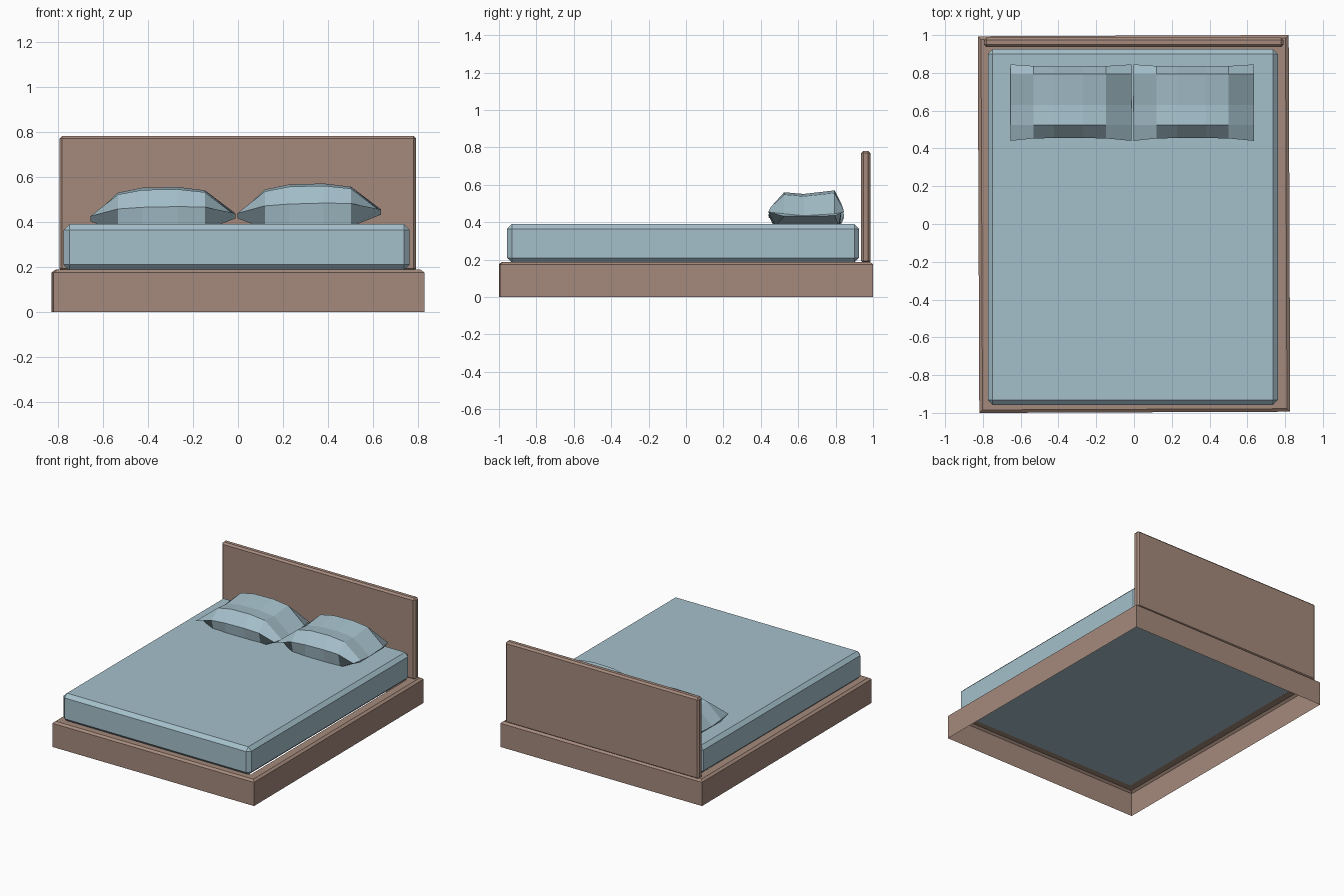
import bpy, bmesh

if "Cube" in bpy.data.objects:
    bpy.data.objects.remove(bpy.data.objects["Cube"])


def material(name, rgb):
    m = bpy.data.materials.new(name)
    m.diffuse_color = (*rgb, 1)
    m.use_nodes = True
    m.node_tree.nodes["Principled BSDF"].inputs["Base Color"].default_value = m.diffuse_color
    return m


WOOD = material("warm_brown", (0.376, 0.254, 0.202))
CLOTH = material("pale_blue", (0.376, 0.527, 0.597))


def finish(bm, name, mat):
    bmesh.ops.recalc_face_normals(bm, faces=bm.faces)
    me = bpy.data.meshes.new(name)
    bm.to_mesh(me)
    bm.free()
    me.materials.append(mat)
    ob = bpy.data.objects.new(name, me)
    bpy.context.collection.objects.link(ob)
    return ob


def box(name, lo, hi, bevel, mat):
    bm = bmesh.new()
    bmesh.ops.create_cube(bm, size=1)
    for v in bm.verts:
        v.co = [hi[i] if v.co[i] > 0 else lo[i] for i in range(3)]
    bmesh.ops.bevel(bm, geom=bm.edges[:], offset=bevel, segments=1,
                    affect='EDGES', profile=0.5)
    return finish(bm, name, mat)


def loft(name, rings, mat, caps):
    bm = bmesh.new()
    vs = [[bm.verts.new(p) for p in r] for r in rings]
    n = len(rings[0])
    for a, b in zip(vs, vs[1:]):
        for i in range(n):
            j = (i + 1) % n
            bm.faces.new((a[i], a[j], b[j], b[i]))
    if caps:
        bm.faces.new(vs[0])
        bm.faces.new(vs[-1])
    return finish(bm, name, mat)


# Bed frame: open-bottomed skirt with chamfered top and an inward lip
def rect(x, y0, y1, z):
    return [(-x, y0, z), (x, y0, z), (x, y1, z), (-x, y1, z)]


frame = loft("bed_frame", [
    rect(0.75, -0.93, 0.90, 0.188),
    rect(0.806, -0.981, 0.981, 0.188),
    rect(0.823, -0.997, 0.997, 0.175),
    rect(0.823, -0.997, 0.997, 0.0),
], WOOD, False)
frame.rotation_euler.z = 0.004

# Headboard
box("headboard", (-0.793, 0.936, 0.18), (0.791, 0.987, 0.782), 0.013, WOOD)

# Mattress
box("mattress", (-0.774, -0.957, 0.184), (0.762, 0.926, 0.39), 0.026, CLOTH)

# Pillows: lofted across the width, pinched to a seam at both ends
MIDDLE = [(0.455, 0.47), (0.525, 0.547), (0.63, 0.538), (0.795, 0.557),
          (0.835, 0.475), (0.82, 0.355), (0.47, 0.355)]
SEAM = [(0.44, 0.435), (0.525, 0.425), (0.63, 0.415), (0.795, 0.425),
        (0.845, 0.435), (0.795, 0.415), (0.525, 0.412)]
COLUMNS = [(0, 0), (0.19, 0.85), (0.36, 1), (0.6, 1), (0.79, 0.87), (1, 0)]


def pillow(name, x0, x1, z0, z1):
    rings = []
    for u, f in COLUMNS:
        rings.append([(x0 + (x1 - x0) * u,
                       s[0] + (m[0] - s[0]) * f,
                       s[1] + (m[1] - s[1]) * f + z0 + (z1 - z0) * u)
                      for m, s in zip(MIDDLE, SEAM)])
    loft(name, rings, CLOTH, True)


pillow("left_pillow", -0.655, -0.012, -0.01, 0.003)
pillow("right_pillow", -0.002, 0.635, 0.003, 0.02)
